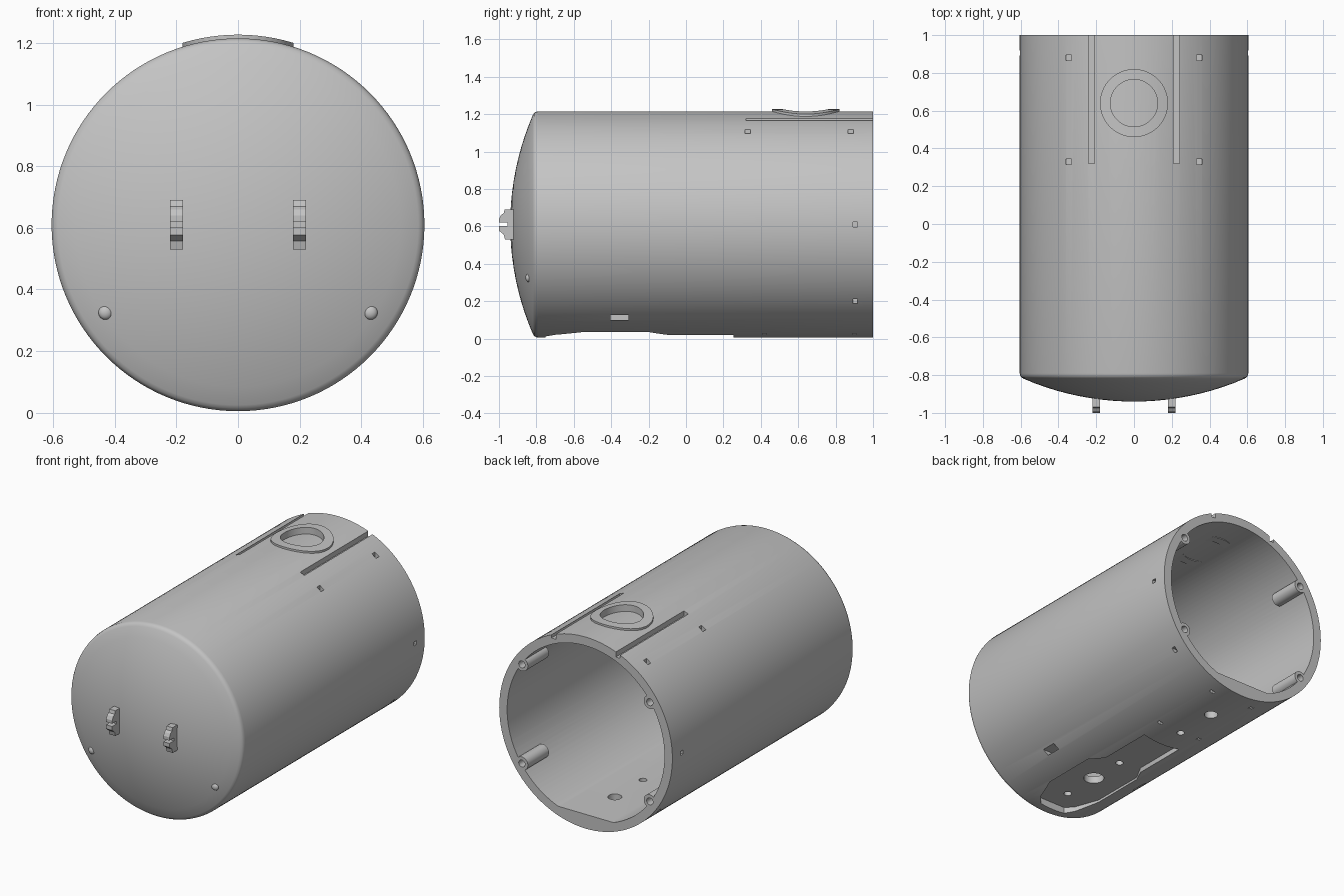
import bpy, bmesh, math
from mathutils import Matrix, Vector

if "Cube" in bpy.data.objects:
    bpy.data.objects.remove(bpy.data.objects["Cube"])

grey = bpy.data.materials.new("plain grey")
grey.use_nodes = True
colour = (0.55, 0.55, 0.55, 1)
grey.diffuse_color = colour
grey.node_tree.nodes["Principled BSDF"].inputs["Base Color"].default_value = colour

CZ = 0.61      # height of the barrel axis
R = 0.605      # barrel radius


def finish(bm, name):
    bmesh.ops.remove_doubles(bm, verts=bm.verts, dist=1e-5)
    bmesh.ops.recalc_face_normals(bm, faces=bm.faces)
    mesh = bpy.data.meshes.new(name)
    bm.to_mesh(mesh)
    bm.free()
    mesh.materials.append(grey)
    ob = bpy.data.objects.new(name, mesh)
    bpy.context.collection.objects.link(ob)
    return ob


def lathe(name, profile, axis, centre, steps=32, closed=False, floor=None):
    """Turn (radius, height) points round the y or z axis."""
    bm = bmesh.new()
    vs = [bm.verts.new((r, h, 0) if axis == "Y" else (r, 0, h)) for r, h in profile]
    pairs = list(zip(vs, vs[1:])) + ([(vs[-1], vs[0])] if closed else [])
    edges = [bm.edges.new(p) for p in pairs]
    turn = (0, 1, 0) if axis == "Y" else (0, 0, 1)
    bmesh.ops.spin(bm, geom=vs + edges, cent=(0, 0, 0), axis=turn,
                   angle=math.tau, steps=steps)
    bmesh.ops.remove_doubles(bm, verts=bm.verts, dist=1e-5)
    bmesh.ops.translate(bm, verts=bm.verts, vec=centre)
    if floor is not None:
        geom = bm.verts[:] + bm.edges[:] + bm.faces[:]
        cut = bmesh.ops.bisect_plane(bm, geom=geom, plane_co=(0, 0, floor),
                                     plane_no=(0, 0, 1), clear_inner=True)
        rim = [e for e in cut["geom_cut"] if isinstance(e, bmesh.types.BMEdge)]
        bmesh.ops.contextual_create(bm, geom=rim)
    return finish(bm, name)


def rod(name, r, a, b, axis, centre, steps=32):
    return lathe(name, [(0, a), (r, a), (r, b), (0, b)], axis, centre, steps)


def box(name, centre, size):
    bm = bmesh.new()
    bmesh.ops.create_cube(bm, size=1, matrix=Matrix.Translation(centre)
                          @ Matrix.Diagonal((*size, 1)))
    return finish(bm, name)


def prism(name, outline, offset):
    """Extrude a flat outline of 3D points along an offset."""
    bm = bmesh.new()
    face = bm.faces.new([bm.verts.new(p) for p in outline])
    new = bmesh.ops.extrude_face_region(bm, geom=[face])["geom"]
    bmesh.ops.translate(bm, vec=offset,
                        verts=[v for v in new if isinstance(v, bmesh.types.BMVert)])
    return finish(bm, name)


def combine(target, tool, operation="DIFFERENCE"):
    mod = target.modifiers.new("cut", "BOOLEAN")
    mod.operation, mod.solver, mod.object = operation, "EXACT", tool
    bpy.context.view_layer.objects.active = target
    bpy.ops.object.modifier_apply(modifier=mod.name)
    bpy.data.objects.remove(tool)


def smooth(ob):
    bpy.ops.object.select_all(action="DESELECT")
    ob.select_set(True)
    bpy.context.view_layer.objects.active = ob
    bpy.ops.object.shade_smooth_by_angle(angle=math.radians(30))


def dome(radius, rim_y, depth, n=10):
    """Shallow cap profile, from the pole to the rim."""
    big = (radius ** 2 + depth ** 2) / (2 * depth)
    pts = [radius * i / n for i in range(n + 1)]
    return [(r, rim_y - depth + big - math.sqrt(big * big - r * r)) for r in pts]


# Barrel with a shallow domed front and rounded rim
axis_at = (0, 0, CZ)
outer = dome(0.585, -0.819, 0.121) + [(0.596, -0.812), (0.602, -0.803),
                                      (R, -0.79), (R, 1), (0, 1)]
barrel = lathe("barrel", outer, "Y", axis_at, 128)

# Hollow interior, open at the back, with a flat floor
inner = dome(0.55, -0.77, 0.115) + [(0.55, 1.05), (0, 1.05)]
combine(barrel, lathe("cavity", inner, "Y", axis_at, 128, floor=0.095))

# Stepped recess under the belly
side = [(0.134, 0.255), (0.134, -0.1), (0.188, -0.2), (0.188, -0.55),
        (0.134, -0.7), (0.09, -0.75)]
outline = [(x, y, -0.1) for x, y in side] + [(-x, y, -0.1) for x, y in reversed(side)]
combine(barrel, prism("recess", outline, (0, 0, 0.15)))

# Round holes along the belly
for y, r in ((-0.61, 0.023), (-0.37, 0.06), (-0.135, 0.023), (0.43, 0.023), (0.71, 0.04)):
    combine(barrel, rod("belly_hole", r, -0.1, 0.2, "Z", (0, y, 0)))

# Grooves, square sockets and side slots on both flanks
for s in (-1, 1):
    cuts = [((0.225, 0.68, 1.245), (0.03, 0.72, 0.2)),
            ((0.345, 0.33, 1.17), (0.03, 0.03, 0.2)),
            ((0.345, 0.88, 1.17), (0.03, 0.03, 0.2)),
            ((0.62, 0.905, 0.61), (0.1, 0.025, 0.025)),
            ((0.47, 0.905, 0.2), (0.1, 0.025, 0.025)),
            ((0.36, -0.355, 0.113), (0.16, 0.095, 0.026)),
            ((0.15, 0.42, 0), (0.03, 0.02, 0.1)),
            ((0.15, 0.9, 0), (0.03, 0.02, 0.1))]
    for (x, y, z), size in cuts:
        combine(barrel, box("socket", (s * x, y, z), size))

# Round port on top with a curved bottom
port_y = 0.64
port = rod("port", 0.127, 1.0, 1.4, "Z", (0, port_y, 0), 64)
combine(port, rod("port_floor", 0.575, 0.3, 0.98, "Y", axis_at, 128))
combine(barrel, port)
smooth(barrel)

# Raised collar that follows the barrel curve
washer = [(0.125, 1.155), (0.18, 1.155), (0.18, 1.4), (0.125, 1.4)]
collar = lathe("port_collar", washer, "Z", (0, port_y, 0), 64, closed=True)
combine(collar, rod("collar_top", 0.617, 0.3, 0.98, "Y", axis_at, 128), "INTERSECT")
smooth(collar)

# Screw posts inside the open end
post = [(0.022, 0.82), (0.022, 1), (0.042, 1), (0.042, 0.79), (0, 0.79), (0, 0.82)]
for sx, x_name in ((1, "left"), (-1, "right")):
    for sz, z_name in ((1, "upper"), (-1, "lower")):
        centre = (sx * 0.447, 0, CZ + sz * 0.313)
        combine(barrel, rod("post_seat", 0.04, 0.8, 1.1, "Y", centre))
        smooth(lathe(f"{z_name}_{x_name}_screw_post", post, "Y", centre, closed=True))

# Notched hooks and small studs on the domed front
hook = [(-0.9, 0.69), (-0.97, 0.69), (-0.975, 0.67), (-0.99, 0.66), (-1, 0.64),
        (-1, 0.62), (-0.955, 0.62), (-0.955, 0.602), (-1, 0.602), (-1, 0.577),
        (-0.975, 0.557), (-0.968, 0.53), (-0.9, 0.53)]
for s, name in ((1, "left"), (-1, "right")):
    prism(f"{name}_front_hook", [(s * 0.2 - 0.021, y, z) for y, z in hook], (0.042, 0, 0))
    bm = bmesh.new()
    place = Matrix.Translation((s * 0.43, -0.842, 0.325)) @ Matrix.Diagonal((1, 0.7, 1, 1))
    bmesh.ops.create_uvsphere(bm, u_segments=24, v_segments=12, radius=0.023, matrix=place)
    smooth(finish(bm, f"{name}_front_stud"))
